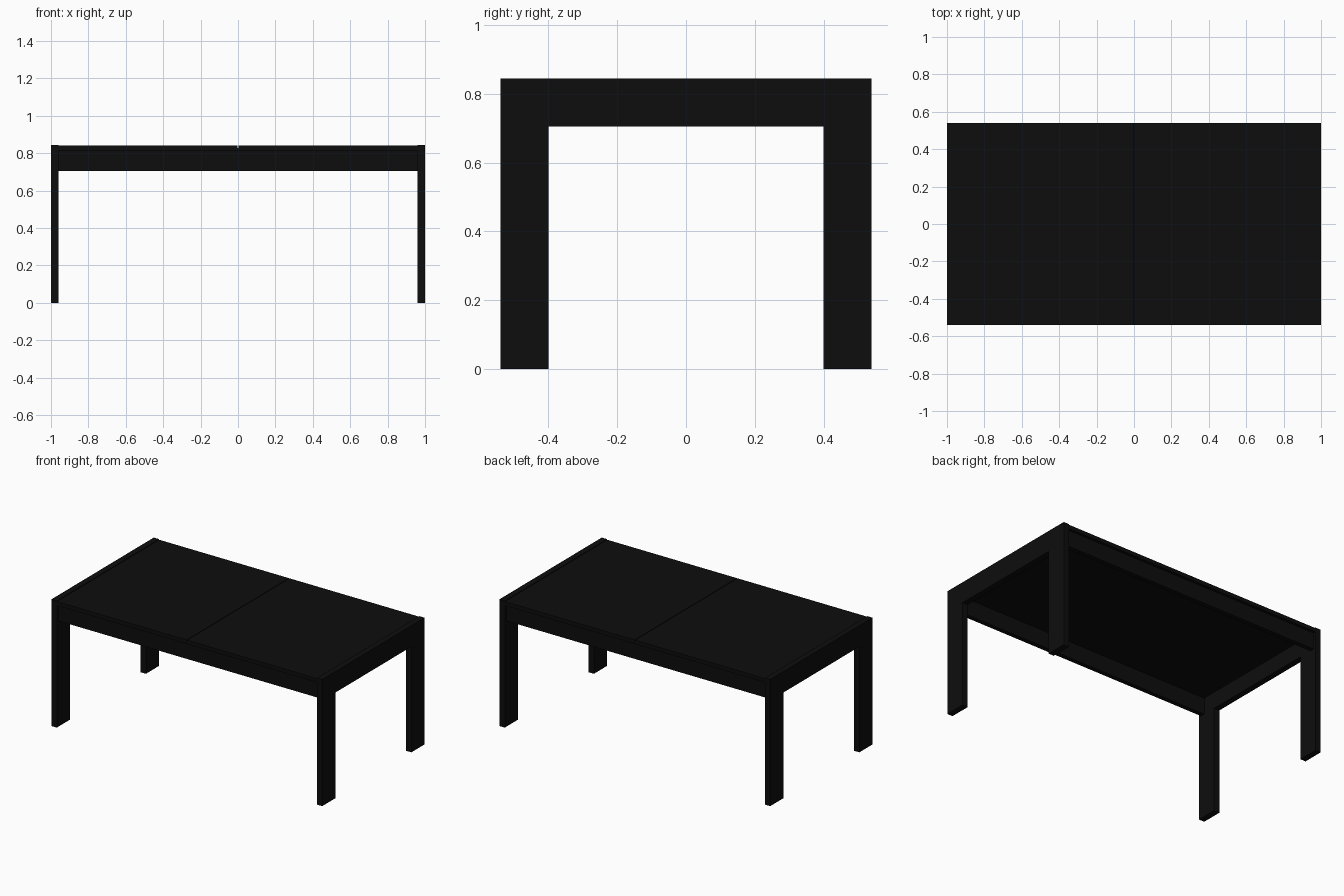
import bpy
import bmesh

cube = bpy.data.objects.get("Cube")
if cube:
    bpy.data.objects.remove(cube, do_unlink=True)

black = bpy.data.materials.new("black_lacquer")
black.use_nodes = True
colour = (0.004, 0.004, 0.004, 1)
black.diffuse_color = colour
black.node_tree.nodes["Principled BSDF"].inputs["Base Color"].default_value = colour

END_X, THICK = 1.0, 0.04      # outer end and board thickness
DEPTH, LEG = 0.54, 0.14       # half depth and leg width
HEIGHT, RAIL_Z = 0.845, 0.705
TOP_Z, TOP_UNDER = 0.841, 0.815
INNER_X = END_X - THICK


def finish(name, bm):
    bmesh.ops.recalc_face_normals(bm, faces=bm.faces)
    mesh = bpy.data.meshes.new(name)
    bm.to_mesh(mesh)
    bm.free()
    mesh.materials.append(black)
    obj = bpy.data.objects.new(name, mesh)
    bpy.context.collection.objects.link(obj)
    return obj


def box(name, low, high):
    bm = bmesh.new()
    bmesh.ops.create_cube(bm, size=1)
    for v in bm.verts:
        v.co = [lo + (c + 0.5) * (hi - lo) for c, lo, hi in zip(v.co, low, high)]
    return finish(name, bm)


def end_frame(name, x):
    # Two legs and a top rail cut as one board
    inner = DEPTH - LEG
    outline = [(-DEPTH, 0), (-inner, 0), (-inner, RAIL_Z), (inner, RAIL_Z),
               (inner, 0), (DEPTH, 0), (DEPTH, HEIGHT), (-DEPTH, HEIGHT)]
    bm = bmesh.new()
    face = bm.faces.new([bm.verts.new((x, y, z)) for y, z in outline])
    out = bmesh.ops.extrude_face_region(bm, geom=[face])
    moved = [g for g in out["geom"] if isinstance(g, bmesh.types.BMVert)]
    bmesh.ops.translate(bm, verts=moved, vec=(THICK, 0, 0))
    return finish(name, bm)


# End frames
end_frame("left_end_frame", INNER_X)
end_frame("right_end_frame", -END_X)

# Tabletop: two leaves over a thin core, with a narrow seam in the middle
SEAM, CORE_Z = 0.002, 0.828
box("left_top_leaf", (SEAM, -DEPTH, CORE_Z), (INNER_X, DEPTH, TOP_Z))
box("right_top_leaf", (-INNER_X, -DEPTH, CORE_Z), (-SEAM, DEPTH, TOP_Z))
box("top_core", (-INNER_X, -DEPTH, TOP_UNDER), (INNER_X, DEPTH, CORE_Z))

# Long aprons, set back slightly under the tabletop
SETBACK, APRON = 0.018, 0.03
outer = DEPTH - SETBACK
box("front_apron", (-INNER_X, -outer, RAIL_Z), (INNER_X, -outer + APRON, TOP_UNDER))
box("back_apron", (-INNER_X, outer - APRON, RAIL_Z), (INNER_X, outer, TOP_UNDER))
